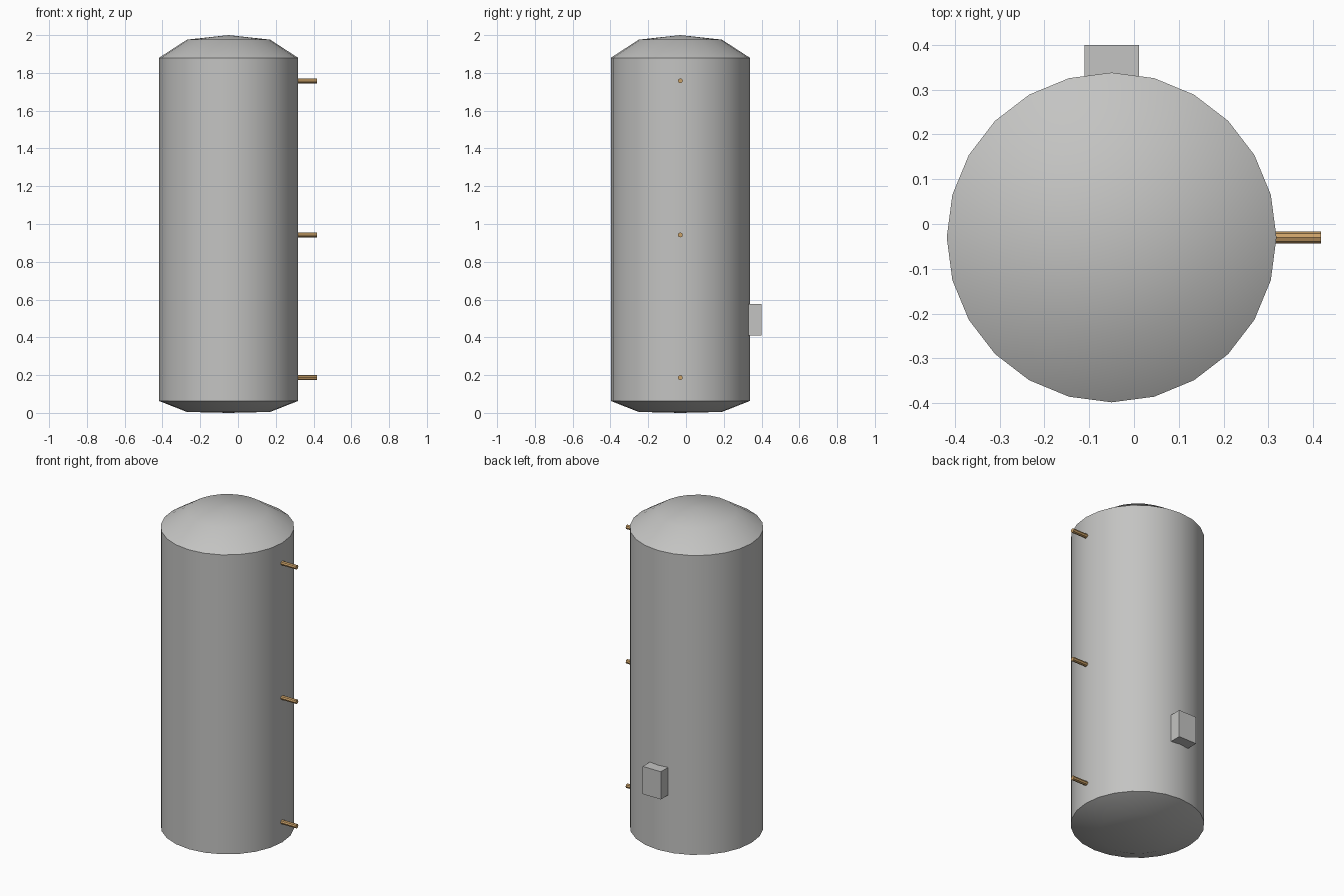
import bpy, math
from mathutils import Matrix

cube = bpy.data.objects.get("Cube")
if cube:
    bpy.data.objects.remove(cube, do_unlink=True)

import bmesh

CX, CY, R, SIDES = -0.05, -0.03, 0.368, 24


def material(name, rgb):
    mat = bpy.data.materials.new(name)
    mat.use_nodes = True
    colour = (*rgb, 1)
    mat.diffuse_color = colour
    mat.node_tree.nodes["Principled BSDF"].inputs["Base Color"].default_value = colour
    return mat


def make_object(name, bm, mat, smooth=True):
    bmesh.ops.recalc_face_normals(bm, faces=bm.faces)
    mesh = bpy.data.meshes.new(name)
    bm.to_mesh(mesh)
    bm.free()
    mesh.materials.append(mat)
    obj = bpy.data.objects.new(name, mesh)
    bpy.context.collection.objects.link(obj)
    if smooth:
        bpy.ops.object.select_all(action="DESELECT")
        obj.select_set(True)
        bpy.context.view_layer.objects.active = obj
        bpy.ops.object.shade_smooth_by_angle(angle=math.radians(35))
    return obj


steel = material("brushed grey steel", (0.55, 0.55, 0.54))
copper = material("copper", (0.60, 0.36, 0.14))

# Tank: lathed wall with a domed lid and a shallow tapered base
profile = [(0, 0), (0.22, 0.005), (R, 0.063), (R, 1.88), (0.22, 1.976), (0, 2.0)]
bm = bmesh.new()
verts = [bm.verts.new((CX + r, CY, z)) for r, z in profile]
edges = [bm.edges.new(pair) for pair in zip(verts, verts[1:])]
bmesh.ops.spin(bm, geom=verts + edges, cent=(CX, CY, 0), axis=(0, 0, 1),
               angle=math.tau, steps=SIDES, use_duplicate=False)
bmesh.ops.remove_doubles(bm, verts=bm.verts, dist=0.0005)
make_object("tank", bm, steel)

# Pipe stubs on the left side
start, end = 0.30, 0.417
for name, z in (("lower_pipe", 0.187), ("middle_pipe", 0.942), ("upper_pipe", 1.758)):
    bm = bmesh.new()
    place = Matrix.Translation(((start + end) / 2, CY, z)) @ Matrix.Rotation(math.pi / 2, 4, "Y")
    bmesh.ops.create_cone(bm, cap_ends=True, segments=8, radius1=0.013, radius2=0.013,
                          depth=end - start, matrix=place)
    make_object(name, bm, copper)

# Control box on the back
bm = bmesh.new()
place = Matrix.Translation((CX, 0.35, 0.493)) @ Matrix.Diagonal((0.122, 0.10, 0.168, 1))
bmesh.ops.create_cube(bm, size=1, matrix=place)
make_object("control_box", bm, steel, smooth=False)
